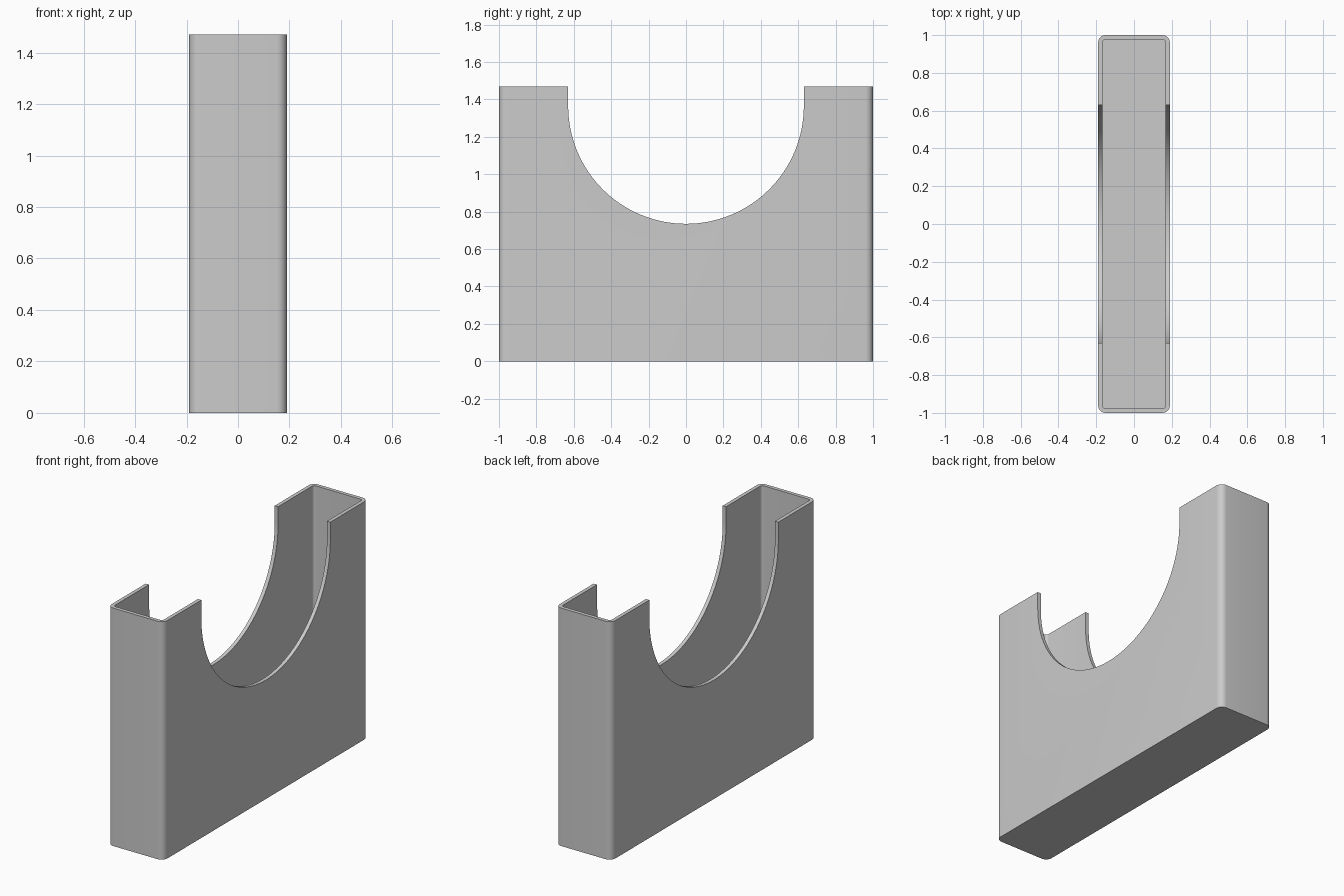
import bpy, bmesh
from math import cos, sin, pi, radians

if "Cube" in bpy.data.objects:
    bpy.data.objects.remove(bpy.data.objects["Cube"])

HALF_X, HALF_Y, HEIGHT = 0.19, 1.0, 1.47
WALL, CORNER = 0.023, 0.04
CUT_R, CUT_Z = 0.63, 1.365

grey = bpy.data.materials.new("plain grey")
grey.use_nodes = True
colour = (0.6, 0.6, 0.6, 1)
grey.diffuse_color = colour
grey.node_tree.nodes["Principled BSDF"].inputs["Base Color"].default_value = colour


def make_object(name, bm):
    bmesh.ops.recalc_face_normals(bm, faces=bm.faces)
    mesh = bpy.data.meshes.new(name)
    bm.to_mesh(mesh)
    bm.free()
    mesh.materials.append(grey)
    obj = bpy.data.objects.new(name, mesh)
    bpy.context.collection.objects.link(obj)
    return obj


def rounded_ring(bm, inset, z, steps=8):
    """Ring of vertices around a rounded rectangle."""
    r = CORNER - inset
    cx, cy = HALF_X - CORNER, HALF_Y - CORNER
    ring = []
    for q, (sx, sy) in enumerate([(1, 1), (-1, 1), (-1, -1), (1, -1)]):
        for i in range(steps + 1):
            a = (q + i / steps) * pi / 2
            ring.append(bm.verts.new((sx * cx + r * cos(a), sy * cy + r * sin(a), z)))
    return ring


# Open-topped tray: outer wall, rim, inner wall, floor
bm = bmesh.new()
rings = [rounded_ring(bm, inset, z) for inset, z in
         [(0, 0), (0, HEIGHT), (WALL, HEIGHT), (WALL, WALL)]]
for low, high in zip(rings, rings[1:]):
    for i in range(len(low)):
        j = (i + 1) % len(low)
        bm.faces.new((low[i], low[j], high[j], high[i]))
bm.faces.new(rings[0])
bm.faces.new(rings[-1])
holder = make_object("open_holder", bm)

# U-shaped cutter running through both long walls
bm = bmesh.new()
STEPS = 64
profile = [(CUT_R * cos(a), CUT_Z + CUT_R * sin(a))
           for a in (pi + pi * i / STEPS for i in range(STEPS + 1))]
profile += [(CUT_R, HEIGHT + 0.2), (-CUT_R, HEIGHT + 0.2)]
face = bm.faces.new([bm.verts.new((-0.3, y, z)) for y, z in profile])
side = bmesh.ops.extrude_face_region(bm, geom=[face])["geom"]
bmesh.ops.translate(bm, vec=(0.6, 0, 0),
                    verts=[v for v in side if isinstance(v, bmesh.types.BMVert)])
cutter = make_object("notch_cutter", bm)
cutter.hide_render = True

# Cut the notch, then drop the cutter
cut = holder.modifiers.new("notch", 'BOOLEAN')
cut.operation, cut.solver, cut.object = 'DIFFERENCE', 'EXACT', cutter
bpy.ops.object.select_all(action='DESELECT')
holder.select_set(True)
bpy.context.view_layer.objects.active = holder
bpy.ops.object.modifier_apply(modifier=cut.name)
bpy.data.objects.remove(cutter)
bpy.ops.object.shade_smooth_by_angle(angle=radians(30))
